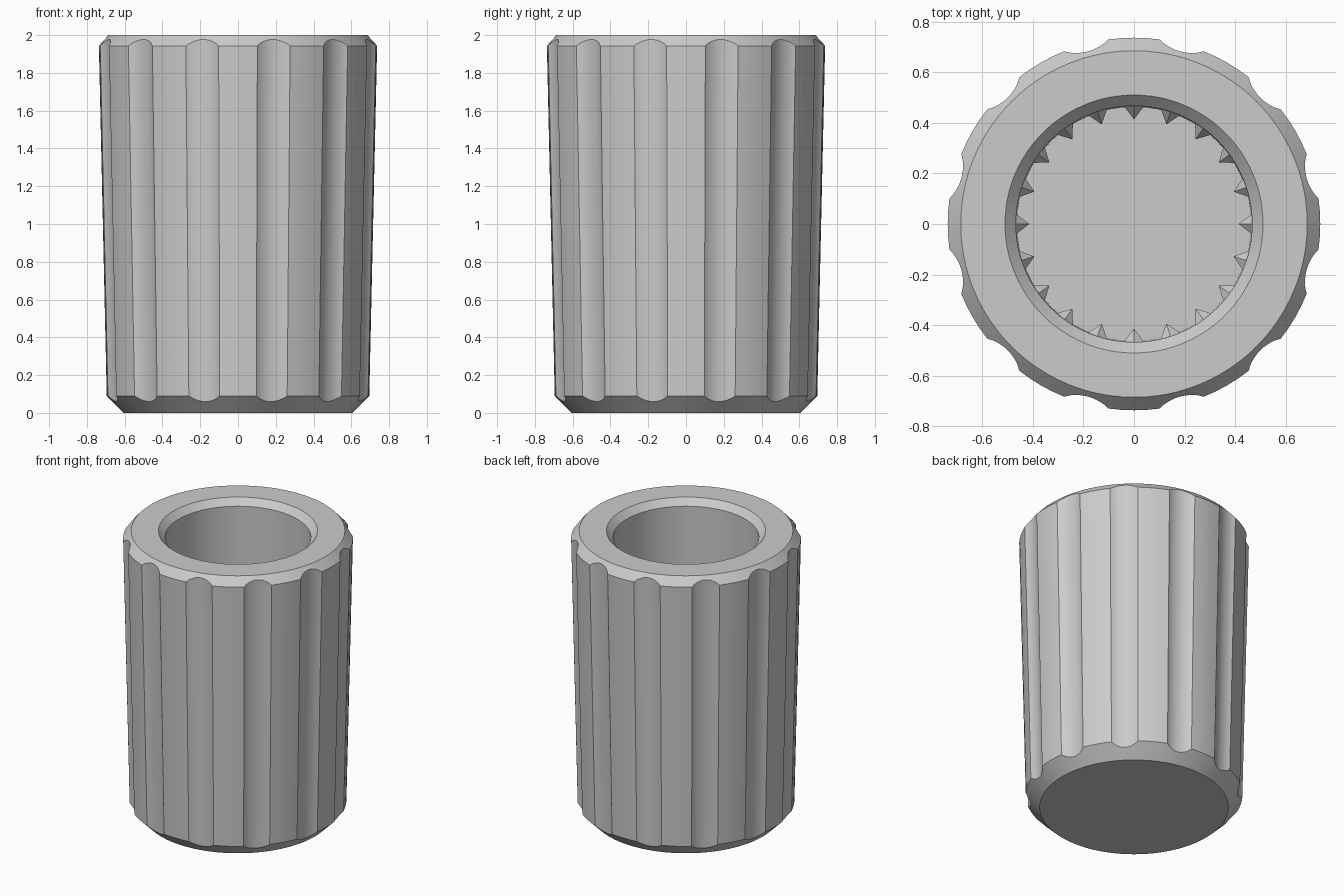
import bpy, bmesh, math

if "Cube" in bpy.data.objects:
    bpy.data.objects.remove(bpy.data.objects["Cube"])

grey = bpy.data.materials.new("light_grey")
grey.diffuse_color = (0.6, 0.6, 0.6, 1)
grey.use_nodes = True
grey.node_tree.nodes["Principled BSDF"].inputs["Base Color"].default_value = grey.diffuse_color


def finish(bm, name, smooth=True):
    bmesh.ops.recalc_face_normals(bm, faces=bm.faces)
    mesh = bpy.data.meshes.new(name)
    bm.to_mesh(mesh)
    bm.free()
    mesh.materials.append(grey)
    ob = bpy.data.objects.new(name, mesh)
    bpy.context.collection.objects.link(ob)
    if smooth:
        bpy.ops.object.select_all(action='DESELECT')
        ob.select_set(True)
        bpy.context.view_layer.objects.active = ob
        bpy.ops.object.shade_smooth_by_angle(angle=math.radians(25))
    return ob


# Tapered wall: radius = R0 + SLOPE * z, with 12 shallow round flutes
R0, SLOPE = 0.693, 0.0224
HALF = math.radians(7.0)       # half angle of one flute
CENTRE, ARC = 0.884, 0.179     # flute arc, at the top rim radius
RIM = 0.736
FLOOR, BORE = 0.30, 0.463


def flute_factor(a):
    """Wall radius relative to the plain cone, a measured from the flute middle."""
    if abs(a) >= HALF:
        return 1.0
    r = CENTRE * math.cos(a) - math.sqrt(ARC ** 2 - (CENTRE * math.sin(a)) ** 2)
    return min(1.0, r / RIM)


def column(k):
    """Outline of the cup at one angle, from the base up and down into the bore."""
    zb = (R0 * k - 0.605) / (1 - SLOPE * k)              # wall meets bottom chamfer
    zt = (0.685 + 2 * 0.91 - R0 * k) / (SLOPE * k + 0.91)  # wall meets top chamfer
    return [(0.605, 0), (0.605 + zb, zb), ((R0 + SLOPE * zt) * k, zt), (0.685, 2),
            (0.51, 2), (0.467, 1.955), (BORE, FLOOR)]


# Fluted cup with blind bore
angles = []
for s in range(12):
    mid = math.radians(15 + 30 * s)
    angles += [(mid + HALF * (i / 5 - 1), HALF * (i / 5 - 1)) for i in range(11)]
    land = math.radians(30) - 2 * HALF
    angles += [(mid + HALF + land * i / 4, HALF) for i in range(1, 4)]

bm = bmesh.new()
cols = [[bm.verts.new((r * math.cos(t), r * math.sin(t), z))
         for r, z in column(flute_factor(a))] for t, a in angles]
for i, c in enumerate(cols):
    n = cols[(i + 1) % len(cols)]
    for j in range(len(c) - 1):
        bm.faces.new((c[j], n[j], n[j + 1], c[j + 1]))
bm.faces.new([c[0] for c in cols])
bm.faces.new([c[-1] for c in cols])
finish(bm, "fluted_cup")

# Twenty pointed spline teeth low in the bore, with sloping tops
bm = bmesh.new()
TOP, TIP, WIDTH = 1.2, 0.414, 0.043
for i in range(20):
    t = math.radians(18 * i)
    shape = [(0.47, -WIDTH), (TIP, 0), (0.47, WIDTH)]
    place = lambda x, y, z: bm.verts.new((x * math.cos(t) - y * math.sin(t),
                                          x * math.sin(t) + y * math.cos(t), z))
    low = [place(x, y, FLOOR) for x, y in shape]
    high = [place(x, y, TOP - (0.06 if y == 0 else 0.03)) for x, y in shape]
    peak = place(0.47, 0, TOP)
    for j in range(2):
        bm.faces.new((low[j], low[j + 1], high[j + 1], high[j]))
        bm.faces.new((high[j], high[j + 1], peak))
    bm.faces.new((low[2], low[0], high[0], peak, high[2]))
    bm.faces.new(low[::-1])
finish(bm, "bore_teeth", smooth=False)
